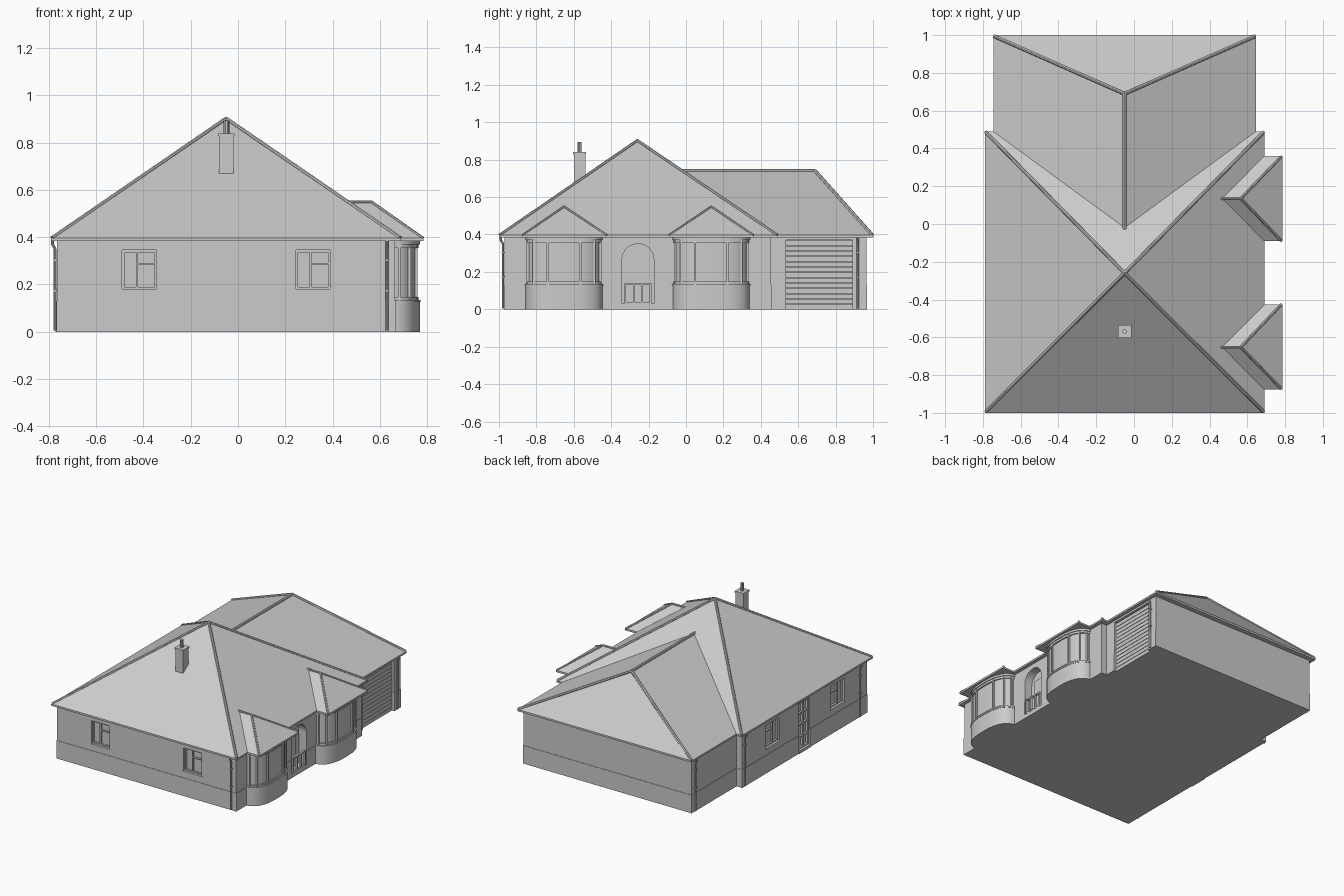
import bpy, bmesh
from math import sin, cos, pi, copysign
from mathutils import Vector

if "Cube" in bpy.data.objects:
    bpy.data.objects.remove(bpy.data.objects["Cube"])


def mesh_obj(name, bm):
    bmesh.ops.recalc_face_normals(bm, faces=bm.faces)
    me = bpy.data.meshes.new(name)
    bm.to_mesh(me)
    bm.free()
    ob = bpy.data.objects.new(name, me)
    bpy.context.collection.objects.link(ob)
    return ob


def select(ob):
    bpy.ops.object.select_all(action='DESELECT')
    ob.select_set(True)
    bpy.context.view_layer.objects.active = ob


def smooth(ob):
    select(ob)
    bpy.ops.object.shade_smooth_by_angle()


def box(name, lo, hi):
    bm = bmesh.new()
    bmesh.ops.create_cube(bm, size=1)
    for v in bm.verts:
        v.co = Vector([(a + b) / 2 + c * abs(b - a) for a, b, c in zip(lo, hi, v.co)])
    return mesh_obj(name, bm)


def prism(name, pts, direction):
    bm = bmesh.new()
    f = bm.faces.new([bm.verts.new(p) for p in pts])
    r = bmesh.ops.extrude_face_region(bm, geom=[f])
    vs = [g for g in r['geom'] if isinstance(g, bmesh.types.BMVert)]
    bmesh.ops.translate(bm, verts=vs, vec=direction)
    return mesh_obj(name, bm)


def tube(name, pts, r, res=2):
    cu = bpy.data.curves.new(name, 'CURVE')
    cu.dimensions = '3D'
    cu.bevel_depth, cu.bevel_resolution, cu.use_fill_caps = r, res, True
    sp = cu.splines.new('POLY')
    sp.points.add(len(pts) - 1)
    for p, q in zip(sp.points, pts):
        p.co = (*q, 1)
    ob = bpy.data.objects.new(name, cu)
    bpy.context.collection.objects.link(ob)
    select(ob)
    bpy.ops.object.convert(target='MESH')
    smooth(bpy.context.view_layer.objects.active)


# Wall-relative placement: u along the wall, d outward from it
WALL = {
    'front': lambda u, d, z: (u, -0.97 - d, z),
    'left': lambda u, d, z: (-0.765 - d, u, z),
    'right': lambda u, d, z: (0.665 + d, u, z),
    'wing_left': lambda u, d, z: (-0.72 - d, u, z),
    'garage': lambda u, d, z: (0.62 + d, u, z),
}


def wbox(name, side, u0, u1, z0, z1, d0, d1):
    return box(name, WALL[side](u0, d0, z0), WALL[side](u1, d1, z1))


# Walls and slightly proud lower courses
walls = []
for nm, x0, x1, y0, y1 in (('main', -0.765, 0.665, -0.97, 0.455), ('wing', -0.72, 0.62, 0.44, 0.965)):
    walls.append(box(nm + '_wall', (x0, y0, 0.13), (x1, y1, 0.39)))
    e = 0.003
    walls.append(box(nm + '_plinth', (x0 - e, y0 - e, 0), (x1 + e, y1 + e, 0.13)))


def cut(cutter, targets):
    for w in targets:
        m = w.modifiers.new('recess', 'BOOLEAN')
        m.object, m.operation, m.solver = cutter, 'DIFFERENCE', 'EXACT'
        select(w)
        bpy.ops.object.modifier_apply(modifier=m.name)
    bpy.data.objects.remove(cutter)


def window(side, u0, u1, z0=0.18, z1=0.345):
    cut(wbox('cutter', side, u0, u1, z0, z1, -0.025, 0.03), walls[:1])
    t = 0.009
    um = u0 + (u1 - u0) * 0.4
    for a, b in ((u0, u0 + t), (um, um + t), (u1 - t, u1)):
        wbox('window_stile', side, a, b, z0, z1, -0.026, -0.012)
    for a, b in ((z0, z0 + t), (z1 - t, z1)):
        wbox('window_rail', side, u0, u1, a, b, -0.026, -0.012)
    wbox('window_transom', side, um, u1, 0.285, 0.292, -0.026, -0.012)
    wbox('window_sill', side, u0 - 0.005, u1 + 0.005, z0 - 0.006, z0, -0.02, 0.005)


for u in (-0.49, 0.245):
    window('front', u, u + 0.145)
for u in (0.025, -0.71):
    window('left', u, u + 0.155)

# Back door in the left wall, glazed in its upper half
cut(wbox('cutter', 'left', -0.315, -0.19, 0.02, 0.355, -0.025, 0.03), walls[:2])
for u in (-0.315, -0.258, -0.199):
    wbox('back_door_stile', 'left', u, u + 0.009, 0.02, 0.355, -0.026, -0.01)
for z in (0.02, 0.1, 0.19, 0.27, 0.346):
    wbox('back_door_rail', 'left', -0.315, -0.19, z, z + 0.009, -0.026, -0.01)
wbox('back_step', 'left', -0.32, -0.185, 0, 0.02, -0.02, 0.008)

# Arched entrance with a low picket gate
C, W = -0.257, 0.085
arch = [(C - W, 0.03), (C + W, 0.03)]
arch += [(C + W * cos(i * pi / 16), 0.265 + W * sin(i * pi / 16)) for i in range(17)]
cut(prism('cutter', [WALL['right'](u, -0.06, z) for u, z in arch], (0.1, 0, 0)), walls[:2])
for i in range(4):
    u = C - 0.073 + i * 0.0453
    wbox('gate_post', 'right', u, u + 0.01, 0.03, 0.14, -0.012, 0.006)
for z in (0.03, 0.13):
    wbox('gate_rail', 'right', C - 0.073, C + 0.073, z, z + 0.01, -0.01, 0.004)
wbox('entrance_door', 'right', C - 0.045, C + 0.045, 0.03, 0.29, -0.065, -0.052)

# Garage opening with horizontal slats
cut(wbox('cutter', 'garage', 0.535, 0.89, -0.02, 0.37, -0.025, 0.03), walls[2:])
for i in range(13):
    z = i * 0.37 / 13
    wbox('garage_slat', 'garage', 0.535, 0.89, z, z + 0.0255, -0.027, -0.016)

# Hipped roofs: eave rectangle plus ridge, wrapped in a hull
Z0, Z1 = 0.384, 0.397


def roof(name, eave, ridge, cap):
    bm = bmesh.new()
    for x, y in eave:
        for z in (Z0, Z1):
            bm.verts.new((x, y, z))
    for p in ridge:
        bm.verts.new(p)
    bmesh.ops.convex_hull(bm, input=bm.verts)
    bmesh.ops.dissolve_limit(bm, angle_limit=0.01, verts=bm.verts, edges=bm.edges)
    mesh_obj(name, bm)
    hips = eave if len(ridge) == 1 else eave[2:]
    for x, y in hips:
        tube(name + '_hip_cap', [(x * 0.995, y * 0.995, Z1), ridge[-1]], cap)
    if len(ridge) > 1:
        tube(name + '_ridge_cap', ridge, cap)


roof('main_roof', [(-0.79, -1), (0.69, -1), (0.69, 0.49), (-0.79, 0.49)], [(-0.05, -0.26, 0.902)], 0.009)
roof('wing_roof', [(-0.745, 0.45), (0.645, 0.45), (0.645, 1), (-0.745, 1)],
     [(-0.05, -0.03, 0.74), (-0.05, 0.69, 0.74)], 0.01)


# Bow bays: curved base, glazed upper part, head band and small roof
def bow(c, a, b, n=36, p=2 / 2.6):
    f = lambda v: copysign(abs(v) ** p, v)
    return [(0.64 + b * f(max(sin(pi * i / n), 0)), c + a * f(cos(pi * i / n))) for i in range(n + 1)]


def bow_part(name, c, a, b, z0, z1):
    smooth(prism(name, [(x, y, z0) for x, y in bow(c, a, b)], (0, 0, z1 - z0)))


for c in (-0.652, 0.135):
    bow_part('bay_base', c, 0.2075, 0.13, 0, 0.125)
    bow_part('bay_sill', c, 0.21, 0.133, 0.125, 0.135)
    bow_part('bay_glass', c, 0.195, 0.115, 0.13, 0.38)
    bow_part('bay_lower_rail', c, 0.202, 0.124, 0.135, 0.148)
    bow_part('bay_upper_rail', c, 0.202, 0.124, 0.355, 0.37)
    bow_part('bay_head', c, 0.2075, 0.13, 0.37, 0.388)
    pts = bow(c, 0.199, 0.12)
    for i in (1, 3, 8, 14, 22, 28, 33, 35):
        x, y = pts[i]
        box('bay_post', (x - 0.006, y - 0.006, 0.13), (x + 0.006, y + 0.006, 0.375))
    roof('bay_roof', [(0.655, c - 0.225), (0.655, c + 0.225), (0.785, c + 0.225), (0.785, c - 0.225)],
         [(0.455, c, 0.549), (0.565, c, 0.549)], 0.007)

# Chimney with collar and pot
box('chimney_stack', (-0.08, -0.6, 0.6), (-0.018, -0.538, 0.835))
box('chimney_collar', (-0.084, -0.604, 0.828), (-0.014, -0.534, 0.84))
tube('chimney_pot', [(-0.049, -0.569, 0.83), (-0.049, -0.569, 0.895)], 0.012, 3)

# Downpipes with an elbow up to the eave
for side, u in (('front', 0.63), ('left', -0.88), ('left', 0.43), ('wing_left', 0.93), ('garage', 0.918)):
    P = WALL[side]
    tube('downpipe', [P(u, 0.009, 0.005), P(u, 0.009, 0.35), P(u, 0.02, 0.37), P(u, 0.02, 0.39)], 0.006)
    for z in (0.17, 0.3):
        wbox('pipe_bracket', side, u - 0.008, u + 0.008, z, z + 0.006, 0, 0.016)
